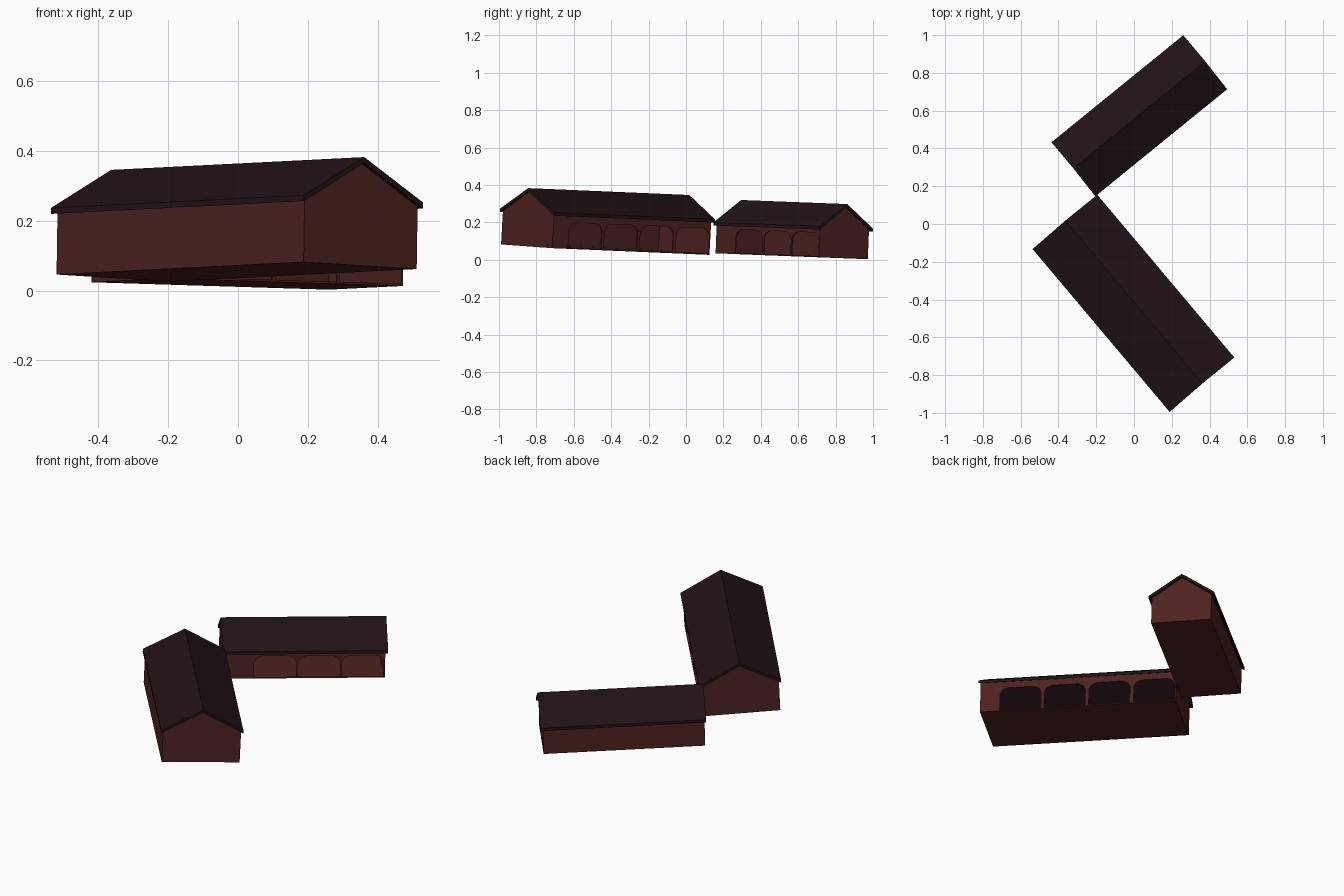
import bpy, bmesh
from mathutils import Vector

if "Cube" in bpy.data.objects:
    bpy.data.objects.remove(bpy.data.objects["Cube"])


def material(name, rgb):
    m = bpy.data.materials.new(name)
    m.diffuse_color = (*rgb, 1)
    m.use_nodes = True
    m.node_tree.nodes["Principled BSDF"].inputs["Base Color"].default_value = m.diffuse_color
    return m


WALL = material("red_brick", (0.075, 0.016, 0.014))
ROOF = material("dark_roof", (0.015, 0.006, 0.008))
T = 0.006  # wall thickness


def site(u, v, z0, b, c):
    """Local (u, v, h) to world, on the sloped ground z = z0 + b*x + c*y."""
    U = Vector((*u, b * u[0] + c * u[1])).normalized()
    V = Vector((*v, b * v[0] + c * v[1])).normalized()
    W = Vector((-b, -c, 1)).normalized()
    return lambda p: Vector((0, 0, z0)) + U * p[0] + V * p[1] + W * p[2]


def prism(name, place, profile, axis, a, b, mat):
    """Extrude a (side, height) profile along local axis u or v from a to b."""
    bm = bmesh.new()
    rings = []
    for d in (a, b):
        rings.append([bm.verts.new(place((d, s, h) if axis == "u" else (s, d, h)))
                      for s, h in profile])
    bm.faces.new(rings[0])
    bm.faces.new(rings[1])
    n = len(profile)
    for i in range(n):
        j = (i + 1) % n
        bm.faces.new((rings[0][i], rings[0][j], rings[1][j], rings[1][i]))
    bmesh.ops.recalc_face_normals(bm, faces=bm.faces)
    me = bpy.data.meshes.new(name)
    bm.to_mesh(me)
    bm.free()
    me.materials.append(mat)
    bpy.context.collection.objects.link(bpy.data.objects.new(name, me))


def building(name, place, u0, u1, vc, half, eave, ridge,
             ru0, ru1, rhalf, reave, rridge, thick, arches, aw, ah):
    v0, v1 = vc - half, vc + half
    # floor and plain rear wall
    prism(name + "_floor", place, [(v0, 0), (v1, 0), (v1, T), (v0, T)], "u", u0, u1, WALL)
    prism(name + "_rear_wall", place, [(u0, 0), (u1, 0), (u1, eave), (u0, eave)],
          "v", v0, v0 + T, WALL)
    # gable walls
    gable = [(v0, 0), (v1, 0), (v1, eave), (vc, ridge), (v0, eave)]
    prism(name + "_near_gable", place, gable, "u", u0, u0 + T, WALL)
    prism(name + "_far_gable", place, gable, "u", u1 - T, u1, WALL)
    # arcade wall, notched with cut-corner arches
    outline = [(u0, 0)]
    w = aw / 2
    half_arch = [(w, 0), (w, ah - 0.038), (w - 0.012, ah - 0.014), (w - 0.042, ah)]
    for c in sorted(arches):
        outline += [(c - x, h) for x, h in half_arch]
        outline += [(c + x, h) for x, h in reversed(half_arch)]
    outline += [(u1, 0), (u1, eave), (u0, eave)]
    prism(name + "_arcade_wall", place, outline, "v", v1 - T, v1, WALL)
    # pitched roof slab
    roof = [(vc - rhalf, reave), (vc, rridge), (vc + rhalf, reave),
            (vc + rhalf, reave - thick), (vc, rridge - thick), (vc - rhalf, reave - thick)]
    prism(name + "_roof", place, roof, "u", ru0, ru1, ROOF)


# large stable at the front
building("large_barn", site((0.644, -0.765), (0.765, 0.644), 0.03, -0.0153, -0.0554),
         -0.222, 0.878, -0.2815, 0.212, 0.179, 0.293,
         -0.238, 0.889, 0.2235, 0.191, 0.311, 0.017,
         [0.652, 0.403, 0.1525, -0.1], 0.23, 0.141)

# small stable at the back
building("small_barn", site((0.776, 0.63), (0.63, -0.776), 0.041, 0.001, -0.0395),
         -0.062, 0.815, -0.4225, 0.1685, 0.156, 0.272,
         -0.07, 0.829, 0.184, 0.165, 0.29, 0.017,
         [0.218, 0.458, 0.695], 0.228, 0.131)
